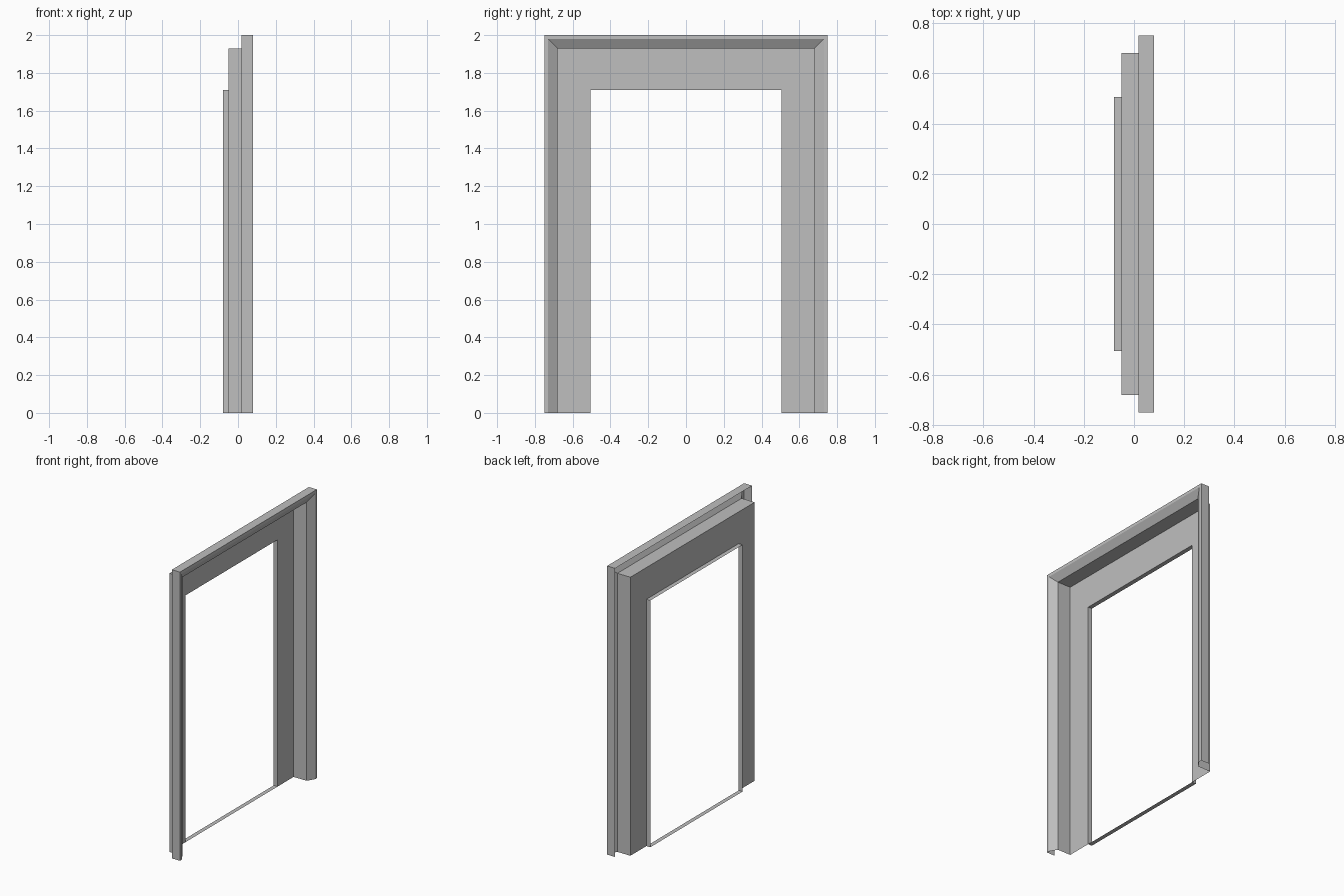
import bpy

cube = bpy.data.objects.get("Cube")
if cube:
    bpy.data.objects.remove(cube, do_unlink=True)

grey = bpy.data.materials.new("plain_grey")
grey.use_nodes = True
colour = (0.52, 0.52, 0.52, 1)
grey.diffuse_color = colour
grey.node_tree.nodes["Principled BSDF"].inputs["Base Color"].default_value = colour


def sweep_frame(name, profile, closed=False):
    """Sweep a profile of (x, half width, top height) around the doorway."""
    verts, faces = [], []
    for x, w, top in profile:
        verts += [(x, -w, 0), (x, -w, top), (x, w, top), (x, w, 0)]
    for ring in range(len(profile) - 1):
        for i in range(4 if closed else 3):
            a, b = ring * 4 + i, ring * 4 + (i + 1) % 4
            faces.append((a, a + 4, b + 4, b))
    mesh = bpy.data.meshes.new(name)
    mesh.from_pydata(verts, [], faces)
    mesh.materials.append(grey)
    obj = bpy.data.objects.new(name, mesh)
    bpy.context.collection.objects.link(obj)
    return obj


# Profile corners, from the outer trim to the door opening
flange = (0.018, 0.75, 2.0)
trim_outer = (0.08, 0.75, 2.0)
trim_inner = (0.08, 0.73, 1.98)
jamb_front = (0.05, 0.68, 1.93)
jamb_back = (-0.05, 0.68, 1.93)
opening_front = (-0.05, 0.505, 1.71)
opening_back = (-0.08, 0.505, 1.71)

# Folded trim with its open back
sweep_frame("outer_trim", [flange, trim_outer, trim_inner, jamb_front])
# Recess walls and the flat panel around the opening
sweep_frame("recess_walls", [jamb_front, jamb_back])
sweep_frame("back_panel", [jamb_back, opening_front])
# Thin lining including the sill
sweep_frame("opening_lining", [opening_front, opening_back], closed=True)
